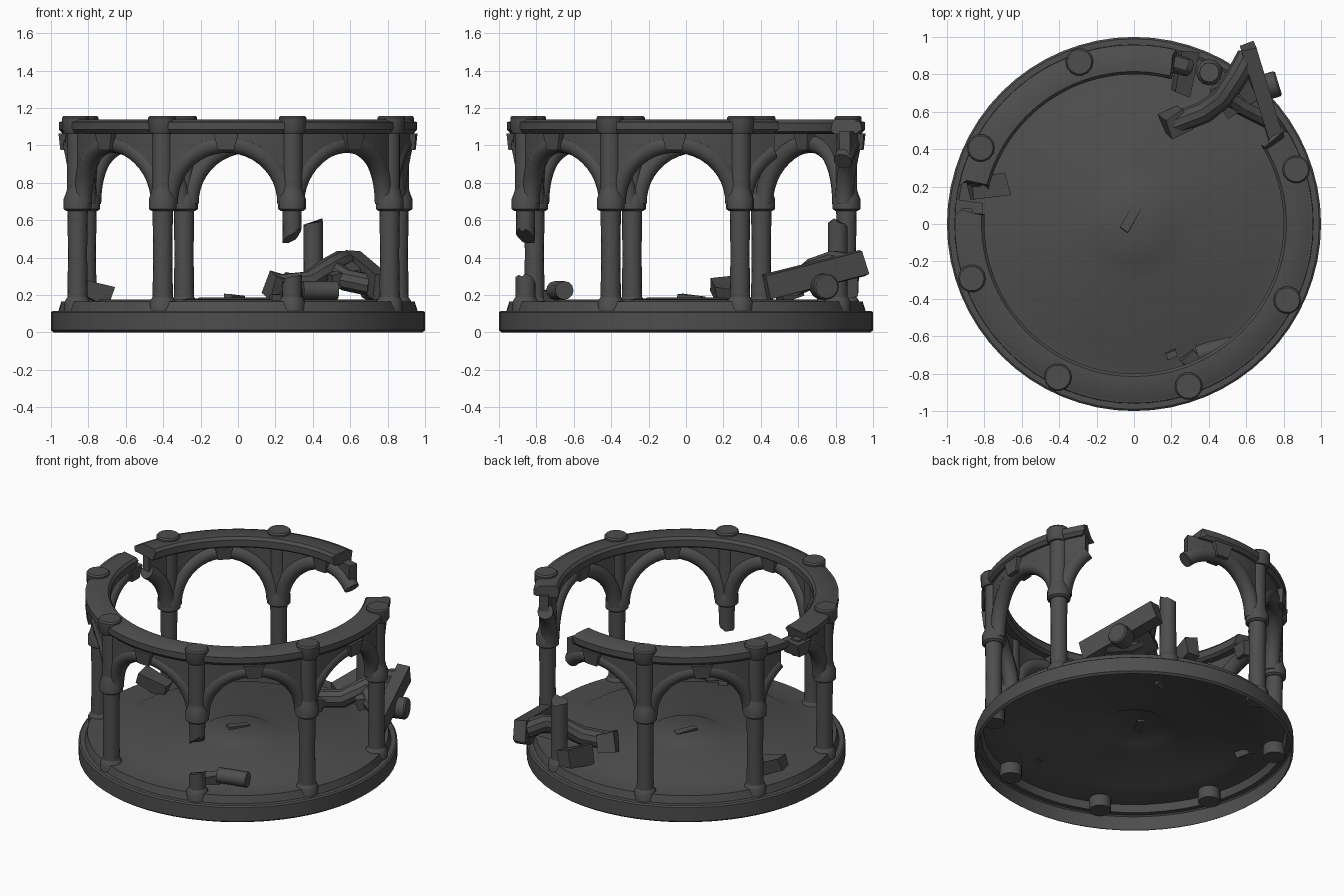
import bpy, bmesh, math, random
from mathutils import Vector, Matrix

if "Cube" in bpy.data.objects:
    bpy.data.objects.remove(bpy.data.objects["Cube"])

random.seed(4)
stone = bpy.data.materials.new("dark_stone")
stone.diffuse_color = (0.075, 0.075, 0.075, 1)
stone.use_nodes = True
stone.node_tree.nodes["Principled BSDF"].inputs["Base Color"].default_value = stone.diffuse_color
FIRST, STEP, R = 18.6, 45.0, 0.905


def polar(r, deg, z):
    a = math.radians(deg)
    return Vector((r * math.cos(a), r * math.sin(a), z))


def skin(name, rings, cap_start=True, cap_end=True, fix=True):
    """Join equal-length loops of points into one skinned mesh."""
    bm = bmesh.new()
    vs = [[bm.verts.new(p) for p in ring] for ring in rings]
    n = len(vs[0])
    for a, b in zip(vs, vs[1:]):
        for j in range(n):
            k = (j + 1) % n
            bm.faces.new((a[j], a[k], b[k], b[j]))
    if cap_start:
        bm.faces.new(vs[0][::-1])
    if cap_end:
        bm.faces.new(vs[-1])
    if fix:
        bmesh.ops.recalc_face_normals(bm, faces=bm.faces)
    me = bpy.data.meshes.new(name)
    bm.to_mesh(me)
    bm.free()
    me.materials.append(stone)
    ob = bpy.data.objects.new(name, me)
    bpy.context.collection.objects.link(ob)
    return ob


def lathe(name, prof, loc=(0, 0, 0), segs=16, slant_top=0, slant_bot=0, **kw):
    rings = []
    for i, (r, z) in enumerate(prof):
        ring = []
        for j in range(segs):
            a = 2 * math.pi * j / segs
            s = slant_bot if i == 0 else slant_top if i == len(prof) - 1 else 0
            jag = random.uniform(-.012, .012) if s else 0
            ring.append(Vector(loc) + Vector((r * math.cos(a), r * math.sin(a),
                                              z + s * math.cos(a + .6) + jag)))
        rings.append(ring)
    return skin(name, rings, **kw)


def tube(name, pts, rad, segs=12, side=None):
    """Sweep a circle along a path; side is an optional sideways axis per point."""
    rings = []
    for i, p in enumerate(pts):
        t = (pts[min(i + 1, len(pts) - 1)] - pts[max(i - 1, 0)]).normalized()
        u = side[i] if side else t.cross(Vector((0, 0, 1))).normalized()
        v = t.cross(u).normalized()
        rings.append([p + rad * (u * math.cos(2 * math.pi * j / segs)
                                 + v * math.sin(2 * math.pi * j / segs)) for j in range(segs)])
    return skin(name, rings)


def block(name, loc, size, rot=(0, 0, 0), rough=0.0):
    x, y, z = (s / 2 for s in size)
    m = Matrix.LocRotScale(Vector(loc), None, None)
    for ax, deg in zip("ZYX", (rot[2], rot[1], rot[0])):
        m = m @ Matrix.Rotation(math.radians(deg), 4, ax)
    jit = lambda: random.uniform(-rough, rough)
    return skin(name, [[m @ Vector((sx * x + jit(), sy * y + jit(), sz * z + jit()))
                        for sx, sy in ((-1, -1), (1, -1), (1, 1), (-1, 1))] for sz in (-1, 1)])


def ring_segment(name, a0, a1):
    prof = [(.80, 1.075), (.80, 1.12), (.815, 1.138), (.925, 1.138), (.94, 1.128),
            (.958, 1.125), (.958, 1.085), (.94, 1.065), (.82, 1.06)]
    n = int((a1 - a0) / 3)
    rings = []
    for i in range(n + 1):
        e = 1.8 if i in (0, n) else 0
        rings.append([polar(r, a0 + (a1 - a0) * i / n + random.uniform(-e, e), z) for r, z in prof])
    skin(name, rings)


def arch(name, mid, t0=0.0, t1=math.pi):
    """Round-section elliptical arch rib plus the spandrel wall above it."""
    n = max(6, int(22 * (t1 - t0) / math.pi))
    ts = [t0 + (t1 - t0) * i / n for i in range(n + 1)]
    path = [(mid - 20.9 * math.cos(t), .69 + .32 * math.sin(t)) for t in ts]
    tube(name + "_rib", [polar(.885, a, z) for a, z in path], .05,
         side=[polar(1, a, 0) for a, z in path])
    skin(name + "_spandrel", [[polar(.865, a, z), polar(.925, a, z),
                               polar(.925, a, 1.075), polar(.865, a, 1.075)] for a, z in path])


# stepped round floor, open underneath
lathe("floor", [(.985, 0), (1, .012), (1, .108), (.99, .116), (.96, .116), (.945, .165),
                (.75, .168), (.735, .176), (.30, .176), (.29, .18), (.215, .182),
                (.205, .188), (.02, .188)], segs=64, cap_start=False, fix=False)

# columns
for i in range(8):
    a = FIRST + STEP * i
    p = polar(R, a, 0)
    lathe("plinth", [(.07, .085), (.072, .16), (.062, .178), (.054, .19)], p, 12)
    if i == 1:                       # snapped off at the middle
        lathe("broken_shaft", [(.054, .17), (.052, .4), (.052, .585)], p, slant_top=.015)
        continue
    if i == 6:                       # middle of the shaft is missing
        lathe("shaft_stump", [(.054, .17), (.053, .285)], p, slant_top=.025)
        lathe("hanging_shaft", [(.05, .51), (.052, .68)], p, slant_bot=.04)
    else:
        lathe("shaft", [(.055, .17), (.051, .42), (.055, .67)], p)
    lathe("capital", [(.06, .65), (.074, .66), (.074, .715), (.062, .745), (.056, .77)], p)
    lathe("pilaster", [(.056, .74), (.056, 1.08)], p)
    lathe("pilaster_cap", [(.06, 1.06), (.072, 1.08), (.074, 1.148), (.066, 1.158)],
          polar(.915, a, 0), 14)

# top ring, broken in two places
ring_segment("ring_back_left", 77, 166)
ring_segment("ring_front", 177, 391)

# arches with keystones
spans = {0: [(0, 1.05)], 1: [(.78, math.pi)], 3: [(0, 1.02), (1.5, math.pi)]}
for i in range(8):
    mid = FIRST + STEP * (i + .5)
    for t0, t1 in spans.get(i, [(0, math.pi)]):
        arch("arch_%d" % i, mid, t0, t1)
    if i:
        prof = [(.825, .975), (.95, .975), (.96, 1.065), (.815, 1.065)]
        skin("keystone", [[polar(r, mid + s * (2.6 if z < 1 else 4), z) for r, z in prof]
                          for s in (-1, 1)])

# fallen ring piece standing on edge, with its cap facing outwards
block("fallen_ring", (.685, .69, .305), (.075, .56, .135), (14, 0, 17), .008)
cap = lathe("fallen_cap", [(.06, -.05), (.07, -.03), (.07, .05), (.062, .06)])
cap.matrix_world = (Matrix.Translation((.715, .735, .245)) @ Matrix.Rotation(math.radians(17), 4, 'Z')
                    @ Matrix.Rotation(math.radians(90), 4, 'Y'))

# fallen forked arch piece
V = Vector
tube("fallen_arch_long", [V((.61, .90, .36)), V((.55, .79, .38)), V((.48, .68, .34)),
                          V((.38, .60, .27)), V((.20, .53, .25))], .06, 10)
tube("fallen_arch_short", [V((.50, .70, .33)), V((.58, .64, .28)), V((.72, .57, .25))], .06, 10)
block("fallen_spandrel", (.55, .70, .31), (.2, .18, .07), (10, -15, 30), .015)
block("fallen_capital", (.22, .54, .245), (.12, .13, .12), (20, 10, 25), .012)

# loose rubble
block("rubble_back", (.27, .81, .235), (.1, .23, .11), (8, 10, -5), .015)
block("rubble_left", (-.78, .2, .225), (.2, .1, .09), (0, 20, 8), .015)
tube("fallen_drum", [V((.34, -.70, .225)), V((.42, -.675, .225)), V((.53, -.65, .225))], .05)
block("rubble_front", (.3, -.72, .2), (.09, .06, .06), (10, 0, 40), .012)
block("rubble_small", (.2, -.7, .185), (.05, .04, .03), (0, 0, 20), .006)
block("floor_chip", (-.02, .03, .19), (.14, .05, .02), (0, 3, 60), .006)

# smooth shading with sharp edges kept
bpy.ops.object.select_all(action='SELECT')
bpy.context.view_layer.objects.active = cap
bpy.ops.object.shade_smooth_by_angle(angle=math.radians(35))
